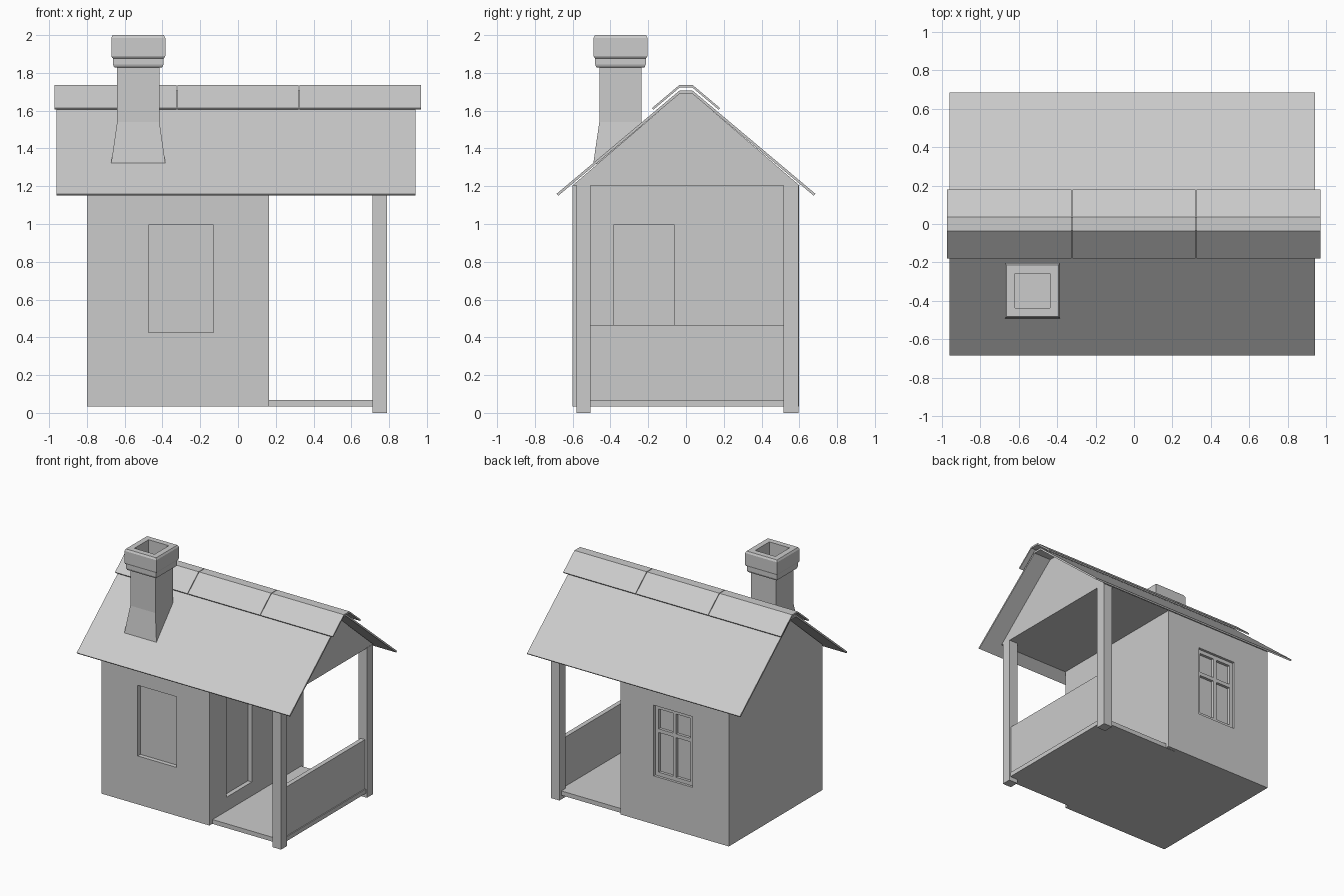
import bpy, bmesh

if "Cube" in bpy.data.objects:
    bpy.data.objects.remove(bpy.data.objects["Cube"])


def mesh_object(name, verts, faces):
    me = bpy.data.meshes.new(name)
    me.from_pydata(verts, [], faces)
    bm = bmesh.new()
    bm.from_mesh(me)
    bmesh.ops.recalc_face_normals(bm, faces=bm.faces)
    bm.to_mesh(me)
    bm.free()
    ob = bpy.data.objects.new(name, me)
    bpy.context.collection.objects.link(ob)
    return ob


def loft(name, rings):
    """Closed solid through rings with equal point counts."""
    n = len(rings[0])
    verts = [p for r in rings for p in r]
    faces = [(k * n + i, k * n + (i + 1) % n, (k + 1) * n + (i + 1) % n, (k + 1) * n + i)
             for k in range(len(rings) - 1) for i in range(n)]
    faces += [tuple(range(n)), tuple(range((len(rings) - 1) * n, len(rings) * n))]
    return mesh_object(name, verts, faces)


def box(name, x0, x1, y0, y1, z0, z1):
    return loft(name, [[(x0, y0, z), (x1, y0, z), (x1, y1, z), (x0, y1, z)] for z in (z0, z1)])


def prism(name, profile, x0, x1):
    """Extrude a half profile in (y, z), mirrored across y = 0, along x."""
    return loft(name, [[(x, y, z) for y, z in profile] for x in (x0, x1)])


def carve(target, cutter):
    mod = target.modifiers.new("recess", "BOOLEAN")
    mod.operation = "DIFFERENCE"
    mod.solver = "EXACT"
    mod.object = cutter
    bpy.context.view_layer.objects.active = target
    bpy.ops.object.modifier_apply(modifier=mod.name)
    bpy.data.objects.remove(cutter)


# House body: walls and the gabled attic running out over the porch
body = box("house_walls", -0.80, 0.165, -0.60, 0.597, 0.035, 1.206)
prism("gable_attic", [(-0.60, 1.205), (0.60, 1.205), (0.035, 1.69), (-0.035, 1.69)], -0.80, 0.788)

# Recessed window front and back, recessed doorway on the porch side
carve(body, box("front_window_cut", -0.475, -0.13, -0.70, -0.565, 0.425, 0.995))
carve(body, box("back_window_cut", -0.475, -0.13, 0.555, 0.70, 0.425, 0.995))
carve(body, box("door_cut", 0.13, 0.30, -0.385, -0.06, 0.18, 0.995))

# Back window frame and glazing bars
for name, x0, x1, z0, z1 in [
    ("left_frame", -0.475, -0.445, 0.425, 0.995),
    ("right_frame", -0.16, -0.13, 0.425, 0.995),
    ("bottom_frame", -0.445, -0.16, 0.425, 0.455),
    ("top_frame", -0.445, -0.16, 0.965, 0.995),
    ("upright_bar", -0.317, -0.288, 0.455, 0.965),
    ("cross_bar", -0.445, -0.16, 0.775, 0.805),
]:
    box("back_window_" + name, x0, x1, 0.55, 0.577, z0, z1)

# Porch floor, railing panel and corner posts
box("porch_floor", 0.08, 0.78, -0.56, 0.57, 0.033, 0.068)
box("railing_panel", 0.735, 0.772, -0.52, 0.53, 0.065, 0.465)
box("front_porch_post", 0.713, 0.79, -0.58, -0.505, 0.0, 1.21)
box("back_porch_post", 0.713, 0.79, 0.515, 0.595, 0.0, 1.21)


# Thin folded sheets: roof and three ridge caps
def folded_sheet(name, outer, inner, x0, x1):
    upper = outer + [(-y, z) for y, z in reversed(outer)]
    lower = inner + [(-y, z) for y, z in reversed(inner)]
    return prism(name, upper + lower[::-1], x0, x1)


folded_sheet("roof", [(-0.685, 1.16), (-0.035, 1.706)], [(-0.676, 1.15), (-0.033, 1.69)], -0.96, 0.94)
for i, (x0, x1) in enumerate([(-0.972, -0.326), (-0.321, 0.321), (0.326, 0.97)]):
    folded_sheet(f"ridge_cap_{i + 1}", [(-0.18, 1.614), (-0.036, 1.735)],
                 [(-0.173, 1.605), (-0.034, 1.722)], x0, x1)

# Chimney: flared foot, shaft, collar, bevelled cap and open flue
cx, cy = -0.528, -0.347
profile = [(0.144, 1.318), (0.112, 1.54), (0.112, 1.828), (0.128, 1.83), (0.134, 1.845),
           (0.134, 1.877), (0.138, 1.879), (0.143, 1.89), (0.143, 1.985), (0.135, 2.0),
           (0.09, 2.0), (0.09, 1.75)]
loft("chimney", [[(cx + sx * h, cy + sy * h, z) for sx, sy in ((-1, -1), (1, -1), (1, 1), (-1, 1))]
                 for h, z in profile])
